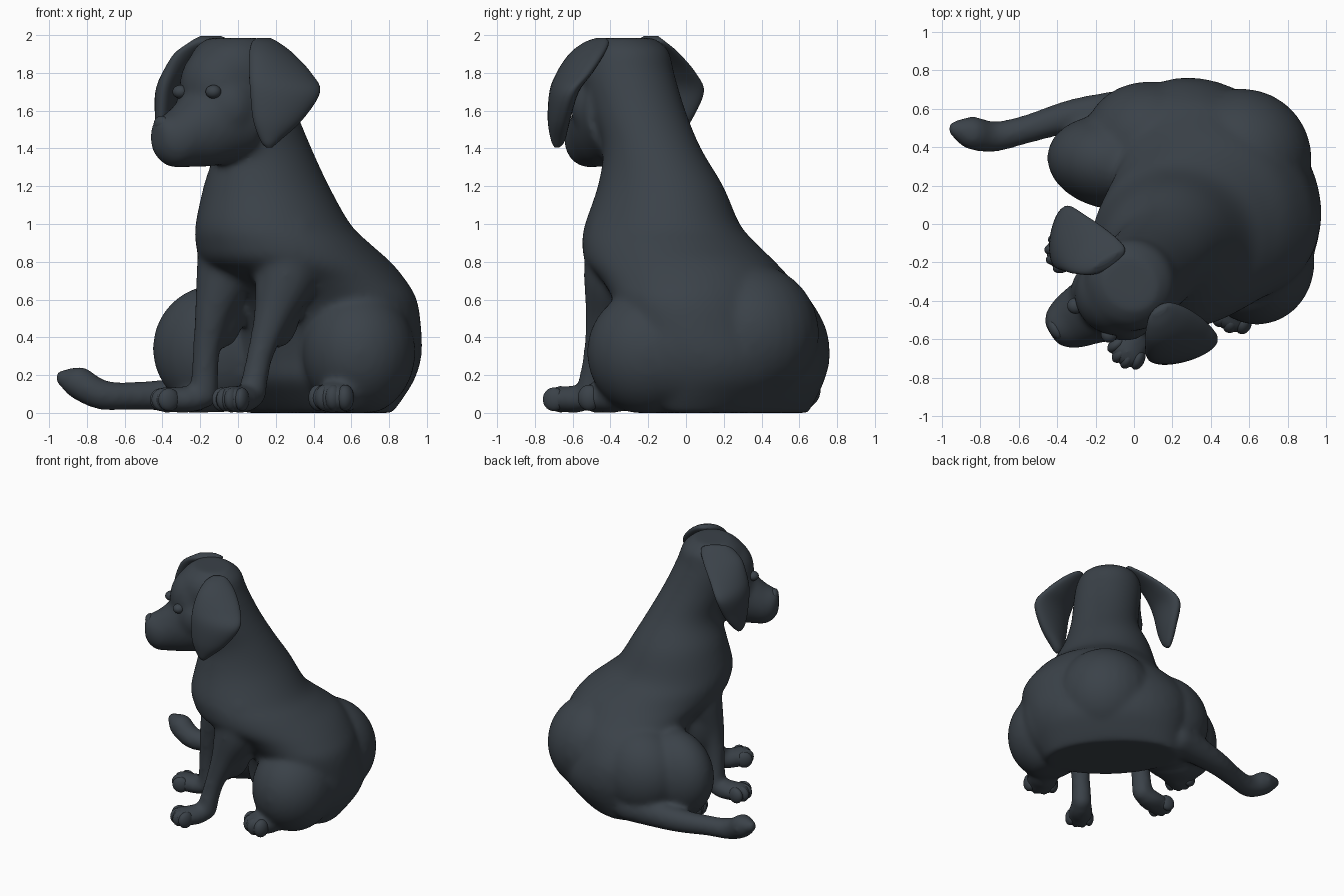
import bpy, bmesh, math
from mathutils import Vector, Matrix

cube = bpy.data.objects.get("Cube")
if cube:
    bpy.data.objects.remove(cube)

# One coat colour for everything
coat = bpy.data.materials.new("dark slate coat")
coat.use_nodes = True
COLOUR = (0.043, 0.054, 0.066, 1)
coat.diffuse_color = COLOUR
coat.node_tree.nodes["Principled BSDF"].inputs["Base Color"].default_value = COLOUR

Z = Vector((0, 0, 1))
FORWARD = Vector((-1, -1, 0)).normalized()
SIDE = Vector((1, -1, 0)).normalized()
FACE = Vector((-0.85, -0.53, 0)).normalized()
FACE_SIDE = Vector((0.53, -0.85, 0)).normalized()


def spline(a, b, c, d, t):
    return 0.5 * (2 * b + (c - a) * t + (2 * a - 5 * b + 4 * c - d) * t * t
                  + (3 * b - a - 3 * c + d) * t ** 3)


def loft(bm, rings, seg=32, steps=5):
    """Skin smoothly interpolated elliptical rings (centre, axis, axis)."""
    fine = []
    for i in range(len(rings) - 1):
        q = [rings[max(0, min(len(rings) - 1, i + k))] for k in (-1, 0, 1, 2)]
        for s in range(steps):
            fine.append([spline(q[0][k], q[1][k], q[2][k], q[3][k], s / steps) for k in range(3)])
    fine.append(rings[-1])
    loops = []
    for c, a, b in fine:
        angles = [2 * math.pi * j / seg for j in range(seg)]
        loops.append([bm.verts.new(c + a * math.cos(t) + b * math.sin(t)) for t in angles])
    for lo, hi in zip(loops, loops[1:]):
        for j in range(seg):
            k = (j + 1) % seg
            bm.faces.new((lo[j], lo[k], hi[k], hi[j]))
    bm.faces.new(loops[0][::-1])
    bm.faces.new(loops[-1])


def ball(bm, centre, radii, angle=0):
    m = (Matrix.Translation(centre) @ Matrix.Rotation(angle, 4, 'Z')
         @ Matrix.Diagonal((*radii, 1)))
    bmesh.ops.create_uvsphere(bm, u_segments=28, v_segments=18, radius=1, matrix=m)


def tube(bm, points):
    """Round limb through (x, y, z, radius) points with rounded ends."""
    pts = [Vector(p[:3]) for p in points]
    ref = FORWARD if abs((pts[-1] - pts[0]).normalized().z) > 0.7 else Z
    rings = []
    for i, p in enumerate(points):
        t = (pts[min(i + 1, len(pts) - 1)] - pts[max(i - 1, 0)]).normalized()
        a = t.cross(ref).normalized()
        rings.append((pts[i], a * p[3], t.cross(a) * p[3]))
    loft(bm, rings, 24)
    for p in (points[0], points[-1]):
        ball(bm, p[:3], [p[3]] * 3)


def finish(bm, name):
    for v in bm.verts:
        v.co.z = max(v.co.z, 0)
    bmesh.ops.recalc_face_normals(bm, faces=bm.faces)
    for f in bm.faces:
        f.smooth = True
    me = bpy.data.meshes.new(name)
    bm.to_mesh(me)
    bm.free()
    me.materials.append(coat)
    ob = bpy.data.objects.new(name, me)
    bpy.context.collection.objects.link(ob)
    return ob


body = bmesh.new()

# Torso, neck and skull: height, centre x, centre y, half length, half width
torso = [(0, .43, .26, .25, .49), (.08, .435, .25, .33, .53), (.18, .44, .24, .41, .57),
         (.3, .45, .24, .43, .60), (.45, .44, .21, .43, .615), (.6, .425, .135, .45, .585),
         (.7, .385, .06, .48, .53), (.8, .305, -.03, .52, .485), (.9, .235, -.09, .475, .445),
         (1.0, .185, -.125, .425, .395), (1.2, .15, -.135, .345, .32),
         (1.4, .13, -.18, .265, .255), (1.6, .06, -.25, .25, .245), (1.8, -.01, -.31, .25, .245),
         (1.92, -.02, -.31, .215, .22), (1.985, -.02, -.31, .13, .15)]
loft(body, [(Vector((x, y, z)), FORWARD * a, SIDE * b) for z, x, y, a, b in torso], 40)

# Rump fullness
ball(body, (.56, .34, .42), (.365, .365, .37))

# Forehead and cheeks
ball(body, (-.09, -.365, 1.73), (.22, .215, .235))
for x, y in ((-.17, -.35), (-.045, -.45)):
    ball(body, (x, y, 1.62), (.16, .16, .18))

# Muzzle: centre, half width, half height
muzzle = [(.02, -.33, 1.60, .23, .26), (-.14, -.42, 1.56, .20, .255),
          (-.27, -.48, 1.49, .165, .19), (-.35, -.525, 1.45, .14, .15),
          (-.405, -.555, 1.455, .105, .115), (-.435, -.57, 1.47, .06, .07)]
loft(body, [(Vector((x, y, z)), FACE_SIDE * w, Z * h) for x, y, z, w, h in muzzle])

# Front legs, broad at the shoulder and deep at the elbow
tube(body, [(.27, -.335, .92, .195), (.25, -.38, .7, .165), (.18, -.435, .5, .10),
            (.115, -.475, .3, .07), (.075, -.51, .1, .075)])
tube(body, [(-.03, -.09, .92, .18), (-.08, -.11, .7, .145), (-.14, -.135, .5, .092),
            (-.17, -.13, .3, .072), (-.18, -.12, .1, .076)])
for x, y in ((.215, -.375), (-.08, -.075)):
    ball(body, (x, y, .6), (.15, .095, .26), math.pi / 4)

# Haunches
ball(body, (.64, -.20, .32), (.30, .325, .335))
ball(body, (.695, -.01, .36), (.27, .33, .35))
ball(body, (-.11, .32, .34), (.345, .245, .34), -0.15)
ball(body, (.10, .43, .35), (.36, .31, .35), -0.2)

# Tail
tube(body, [(.08, .60, .13, .12), (-.3, .565, .10, .09), (-.55, .495, .09, .075),
            (-.72, .455, .095, .08), (-.85, .475, .163, .088), (-.925, .495, .185, .048)])

# Paws: pads blended into the body, shallow separate toes in front
paws = [("front_left_paw", (.06, -.53), (-.035, -.665), .10, .072),
        ("front_right_paw", (-.20, -.12), (-.38, -.15), .10, .07),
        ("hind_left_paw", (.58, -.33), (.495, -.475), .125, .08),
        ("hind_right_paw", (-.12, .29), (-.25, .225), .11, .07)]
for name, heel, toe, w, h in paws:
    heel, toe = Vector((*heel, h)), Vector((*toe, h))
    d = (toe - heel).normalized()
    s = d.cross(Z)
    angle = math.atan2(d.y, d.x)
    ball(body, (heel + toe) / 2, ((toe - heel).length / 2 + .07, w * .9, h * 1.02), angle)
    ball(body, toe, (.08, w, h * 1.02), angle)
    toes = bmesh.new()
    for k in (-.66, -.23, .23, .66):
        ball(toes, toe + s * k * w + d * (.027 - .07 * k * k),
             (.06, w * .36, h * .86), angle - k * .4)
    finish(toes, name + "_toes")

# Fuse the body into one smooth skin
dog = finish(body, "body")
remesh = dog.modifiers.new("fuse", 'REMESH')
remesh.mode = 'VOXEL'
remesh.voxel_size = 0.018
remesh.use_smooth_shade = True
soften = dog.modifiers.new("soften", 'SMOOTH')
soften.factor = 0.5
soften.iterations = 16

# Ears: rows of height, front edge x y, back edge x y, half thickness
ears = {
    "left_ear": [(1.985, .10, -.47, .17, -.43, .015), (1.96, .08, -.53, .21, -.42, .05),
                 (1.90, .065, -.60, .29, -.45, .068), (1.80, .06, -.66, .385, -.52, .072),
                 (1.70, .065, -.69, .435, -.60, .066), (1.55, .08, -.70, .34, -.645, .054),
                 (1.44, .12, -.69, .22, -.665, .035), (1.405, .15, -.685, .18, -.68, .012)],
    "right_ear": [(1.995, -.20, -.22, -.09, -.15, .015), (1.965, -.25, -.25, -.05, -.12, .05),
                  (1.90, -.33, -.25, -.13, -.04, .062), (1.80, -.375, -.24, -.26, .05, .065),
                  (1.70, -.40, -.23, -.345, .095, .06), (1.55, -.41, -.20, -.37, .03, .046),
                  (1.45, -.415, -.16, -.395, -.04, .03), (1.41, -.415, -.12, -.408, -.08, .012)],
}
for name, rows in ears.items():
    bm = bmesh.new()
    rings = []
    for z, x1, y1, x2, y2, t in rows:
        front, back = Vector((x1, y1, z)), Vector((x2, y2, z))
        half = (back - front) / 2
        rings.append(((front + back) / 2, half, half.cross(Z).normalized() * t))
    loft(bm, rings, 28)
    finish(bm, name)

# Eyes and nose
for name, centre, radii in (("left_eye", (-.13, -.575, 1.70), (.042, .042, .036)),
                            ("right_eye", (-.305, -.425, 1.70), (.042, .042, .036)),
                            ("nose", (-.405, -.55, 1.53), (.035, .055, .042))):
    bm = bmesh.new()
    ball(bm, centre, radii, math.atan2(FACE.y, FACE.x))
    finish(bm, name)
